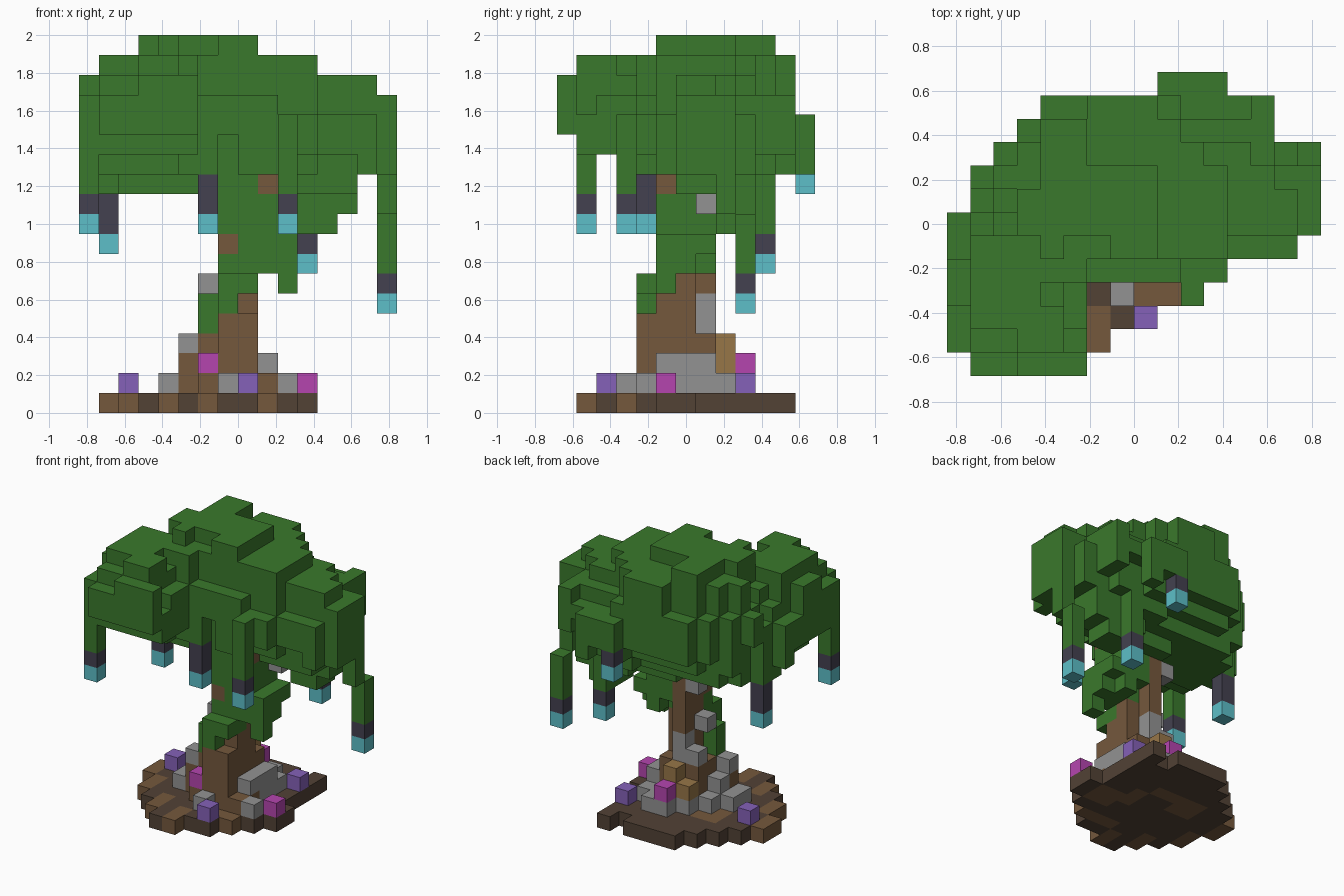
import bpy
import bmesh
import random
from mathutils import Vector

random.seed(11)

if "Cube" in bpy.data.objects:
    bpy.data.objects.remove(bpy.data.objects["Cube"], do_unlink=True)

UNIT = 2 / 19                      # edge of one block
ORIGIN = Vector((-8, -6.5, 0))     # grid corner, in blocks


def make_material(name, r, g, b):
    material = bpy.data.materials.new(name)
    material.use_nodes = True
    material.diffuse_color = (r, g, b, 1)
    material.node_tree.nodes["Principled BSDF"].inputs["Base Color"].default_value = (r, g, b, 1)
    return material


materials = {
    "leaf": make_material("leaf_green", .042, .19, .025),
    "bark": make_material("bark_brown", .178, .098, .046),
    "soil": make_material("dark_soil", .084, .054, .036),
    "stone": make_material("stone_grey", .29, .29, .29),
    "iron": make_material("lantern_charcoal", .056, .053, .079),
    "glow": make_material("lantern_cyan", .11, .52, .58),
    "violet": make_material("violet_bloom", .235, .12, .48),
    "pink": make_material("magenta_bloom", .46, .06, .43),
    "ochre": make_material("ochre_wood", .31, .18, .064),
}

# Every filled cell maps to (part name, material key)
cells = {}


def put(part, colour, i, j, k):
    """Fill a box of cells; each index is a number or an inclusive (low, high) pair."""
    spans = [s if isinstance(s, tuple) else (s, s) for s in (i, j, k)]
    for x in range(spans[0][0], spans[0][1] + 1):
        for y in range(spans[1][0], spans[1][1] + 1):
            for z in range(spans[2][0], spans[2][1] + 1):
                cells[x, y, z] = (part, colour)


# Canopy: rows of the plan outline, with limits per column and per row
canopy_rows = [(1, 5), (0, 5), (0, 5), (0, 5), (0, 11), (0, 14), (0, 15),
               (1, 15), (1, 15), (2, 14), (3, 13), (4, 13)]
top_by_x = [16] + [17] * 2 + [18] * 6 + [17] * 3 + [16] * 3 + [15]
top_by_y = [16] + [17] * 4 + [18] * 6 + [17]
low_by_x = [12] + [11] * 6 + [10] * 7 + [12, 12]
low_by_y = [14, 13, 13, 12, 12, 11, 11, 11, 10, 10, 10, 11]

outline = {(i, j) for j, (a, b) in enumerate(canopy_rows) for i in range(a, b + 1)}


def edge_distance(i, j):
    """Steps from a column to the rim of the outline, at most 3."""
    for d in (1, 2, 3):
        reach = range(-d, d + 1)
        if any((i + x, j + y) not in outline for x in reach for y in reach
               if abs(x) + abs(y) <= d):
            return d - 1
    return 3


upper, lower = {}, {}   # random clumps shared by neighbouring columns
for i, j in sorted(outline):
    crown = upper.setdefault(((i + j // 2) // 3, j // 2), random.random())
    skirt = lower.setdefault(((i + j // 2) // 2, j // 2), random.random())
    dist = edge_distance(i, j)
    # Domed top and rounded, uneven underside
    top = 14 + dist + (crown > .35) + (dist == 1 and crown > .7)
    low = 12 - dist + (skirt > .4) + (dist == 0 and skirt > .75)
    put("canopy", "leaf", i, j, (max(low, low_by_x[i], low_by_y[j]),
                                 min(top, top_by_x[i], top_by_y[j])))

# Leaf tufts on the crown and rim of the canopy
for spot in [((3, 5), 0, (14, 16)), ((3, 4), (1, 2), (15, 17)), (0, (3, 4), (13, 16)),
             ((1, 2), (4, 5), (15, 17)), ((4, 5), (9, 10), (15, 18)), ((6, 8), 11, (14, 17)),
             ((3, 8), (6, 7), (16, 18)), ((7, 8), 5, (16, 18)), ((12, 14), 7, (14, 16)),
             ((9, 11), (5, 8), (15, 17)), (15, 7, (13, 15)), (15, 8, (10, 15)),
             (10, 12, (13, 14)), (11, 12, (12, 14)), (13, (8, 9), (10, 12)),
             ((11, 12), (8, 9), (9, 12)), (10, 9, (10, 12))]:
    put("canopy", "leaf", *spot)

# Low leaf clumps around the upper trunk
put("canopy", "leaf", (7, 10), (5, 6), 7)
put("canopy", "leaf", 9, 7, 7)
put("canopy", "leaf", (8, 10), (5, 7), 8)
put("canopy", "leaf", (7, 9), (5, 7), 9)
put("canopy", "leaf", (7, 9), (5, 6), (10, 11))
put("canopy", "leaf", 10, 5, 6)

# Trunk, leaning branch and roots
put("trunk", "bark", (7, 8), (4, 7), (1, 3))
put("trunk", "bark", 6, (5, 7), (1, 3))
put("trunk", "bark", 6, 4, 1)
put("trunk", "bark", (7, 8), (4, 6), 4)
put("trunk", "bark", (7, 8), (5, 6), 5)
put("trunk", "bark", 8, 6, 6)
put("trunk", "bark", 7, (6, 7), (6, 7))
put("trunk", "bark", 7, (5, 7), 8)
put("trunk", "bark", 7, (6, 7), 9)
put("trunk", "bark", 9, 5, 11)
put("trunk", "bark", 5, (5, 6), (1, 2))
put("trunk", "bark", 9, (4, 5), 1)

# Vine wrapped round the front of the trunk
put("vine", "leaf", 6, 5, (4, 5))
put("vine", "leaf", 7, 4, 5)
put("vine", "leaf", (7, 8), (4, 5), 6)

# Hanging lanterns: column, leaf top, highest and lowest charcoal cell
for i, j, top, high, low in [(0, 1, 14, 10, 10), (1, 7, 14, 10, 9), (6, 4, 14, 11, 10),
                             (10, 3, 14, 10, 10), (11, 10, 14, 8, 8),
                             (15, 9, 9, 6, 6), (9, 12, 14, 12, 12)]:
    put("canopy", "leaf", i, j, (high + 1, top))
    put("lantern_caps", "iron", i, j, (low, high))
    put("lantern_lights", "glow", i, j, low - 1)

# Stones climbing the trunk and lying round the roots
for spot in [(7, 3, 1), (10, 4, 1), (9, (6, 8), 1), (9, (5, 7), 2), (4, (5, 6), 1),
             (5, 5, 3), (5, 6, 2), (5, 7, 1), (6, 7, 4), (6, 6, 6), (7, 7, (4, 5)),
             ((7, 8), (8, 9), 1), (6, 8, 1), (7, 7, 10), (10, 7, 10), (6, 7, 9)]:
    put("stones", "stone", *spot)
put("fungus", "ochre", 7, 8, (2, 3))
put("fungus", "ochre", 6, 8, 2)

# Blooms
for spot in [(8, 2, 1), (2, 7, 1), (10, 9, 1)]:
    put("violet_blooms", "violet", *spot)
for spot in [(11, 5, 1), (6, 4, 2), (7, 9, 2)]:
    put("magenta_blooms", "pink", *spot)

# Ground disc: dark soil with brown patches along the front rim
ground_rows = [(5, 6), (4, 8), (3, 9), (2, 10), (2, 11), (1, 11), (1, 10), (2, 10),
               (3, 10), (4, 10), (5, 8)]
brown_rim = {(6, 1), (6, 2), (4, 2), (4, 3), (9, 3), (8, 3), (1, 6), (1, 7), (2, 4), (2, 5)}
dark_spots = {(7, 2), (6, 3)}
patches = {}
for j, (a, b) in enumerate(ground_rows, 1):
    for i in range(a, b + 1):
        lump = patches.setdefault((i // 2, (j + i // 3) // 2), random.random())
        patch = a < i < b and j < 9 and lump > .68 and (i, j) not in dark_spots
        put("ground", "bark" if patch or (i, j) in brown_rim else "soil", i, j, 0)
put("ground", "soil", 10, 11, 0)

# Build one mesh per part from the exposed block faces
AXES = [Vector((1, 0, 0)), Vector((0, 1, 0)), Vector((0, 0, 1))]


def build_part(part):
    keys = list(dict.fromkeys(c for p, c in cells.values() if p == part))
    mesh = bpy.data.meshes.new(part)
    for key in keys:
        mesh.materials.append(materials[key])
    bm = bmesh.new()
    for cell, (owner, colour) in cells.items():
        if owner != part:
            continue
        centre = Vector(cell) + Vector((.5, .5, .5)) + ORIGIN
        for a in range(3):
            for sign in (-1, 1):
                step = AXES[a] * sign
                if tuple(int(v) for v in Vector(cell) + step) in cells:
                    continue
                u, v = AXES[(a + 1) % 3] / 2, AXES[(a + 2) % 3] / 2 * sign
                middle = centre + step / 2
                corners = (middle - u - v, middle + u - v, middle + u + v, middle - u + v)
                face = bm.faces.new([bm.verts.new(c * UNIT) for c in corners])
                face.material_index = keys.index(colour)
    bmesh.ops.remove_doubles(bm, verts=bm.verts, dist=UNIT / 100)
    bm.to_mesh(mesh)
    bm.free()
    bpy.context.collection.objects.link(bpy.data.objects.new(part, mesh))


for part in dict.fromkeys(p for p, c in cells.values()):
    build_part(part)
